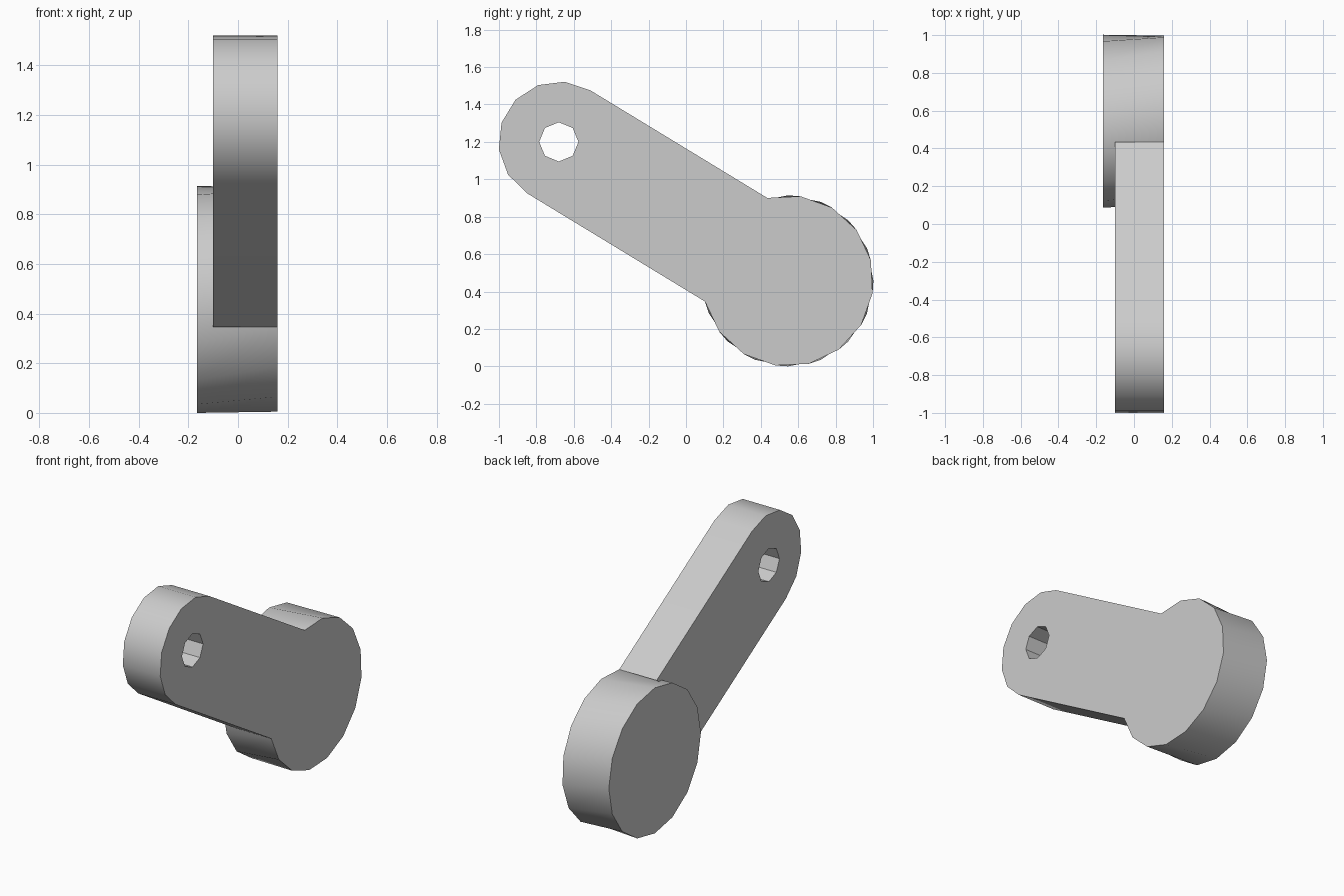
import bpy, bmesh
from math import radians, sin, cos
from mathutils import Vector

cube = bpy.data.objects.get("Cube")
if cube:
    bpy.data.objects.remove(cube, do_unlink=True)

OUTER_X, ARM_X, DISC_X = 0.16, -0.10, -0.165
DISC_CENTRE, DISC_RADIUS, DISC_SIDES = (0.545, 0.457), 0.457, 16
PIVOT, ARM_RADIUS, HOLE_RADIUS = (-0.68, 1.2), 0.323, 0.105
PHASE = -8.5                      # turn of the disc's outer rim against its inner rim
STEP = 360 / DISC_SIDES

grey = bpy.data.materials.new("light grey")
grey.use_nodes = True
grey.diffuse_color = (0.6, 0.6, 0.6, 1)
grey.node_tree.nodes["Principled BSDF"].inputs["Base Color"].default_value = grey.diffuse_color


def arc(centre, radius, start, step, count):
    """Points (y, z) on an arc, angles in degrees."""
    angles = [radians(start + step * i) for i in range(count)]
    return [(centre[0] + radius * cos(a), centre[1] + radius * sin(a)) for a in angles]


def plate(name, x_outer, x_inner, loops):
    """Solid between two x planes; each loop is a pair (outer points, inner points)."""
    bm = bmesh.new()
    caps = ([], [])
    for pair in loops:
        rings = [[bm.verts.new((x, y, z)) for y, z in points]
                 for x, points in zip((x_outer, x_inner), pair)]
        n = len(rings[0])
        for ring, cap in zip(rings, caps):
            cap.extend(bm.edges.new((ring[i], ring[(i + 1) % n])) for i in range(n))
        for i in range(n):
            j = (i + 1) % n
            bm.faces.new((rings[0][i], rings[0][j], rings[1][j], rings[1][i]))
    for cap, side in zip(caps, (1, -1)):
        bmesh.ops.triangle_fill(bm, use_beauty=True, edges=cap, normal=Vector((side, 0, 0)))
    bmesh.ops.recalc_face_normals(bm, faces=bm.faces[:])
    mesh = bpy.data.meshes.new(name)
    bm.to_mesh(mesh)
    bm.free()
    mesh.materials.append(grey)
    obj = bpy.data.objects.new(name, mesh)
    bpy.context.collection.objects.link(obj)
    bpy.ops.object.select_all(action='DESELECT')
    obj.select_set(True)
    bpy.context.view_layer.objects.active = obj
    bpy.ops.object.shade_smooth_by_angle(angle=radians(30))


# Thick round disc with slightly twisted walls
plate("disc", OUTER_X, DISC_X, [(
    arc(DISC_CENTRE, DISC_RADIUS, PHASE, STEP, DISC_SIDES),
    arc(DISC_CENTRE, DISC_RADIUS, 0, STEP, DISC_SIDES))])

# Arm: rounded end, straight sides, and a hollow end that wraps the disc rim
rounded_end = arc(PIVOT, ARM_RADIUS, 58.6, 180 / 7, 8)
seat = arc(DISC_CENTRE, DISC_RADIUS, PHASE + 9 * STEP, -STEP, 5)
sunk_seat = arc(DISC_CENTRE, DISC_RADIUS - 0.03, PHASE + 9 * STEP, -STEP, 5)
hole = arc(PIVOT, HOLE_RADIUS, 0, 45, 8)
plate("arm", OUTER_X, ARM_X, [
    (rounded_end + seat, rounded_end + seat[:1] + sunk_seat[1:-1] + seat[-1:]),
    (hole, hole)])
